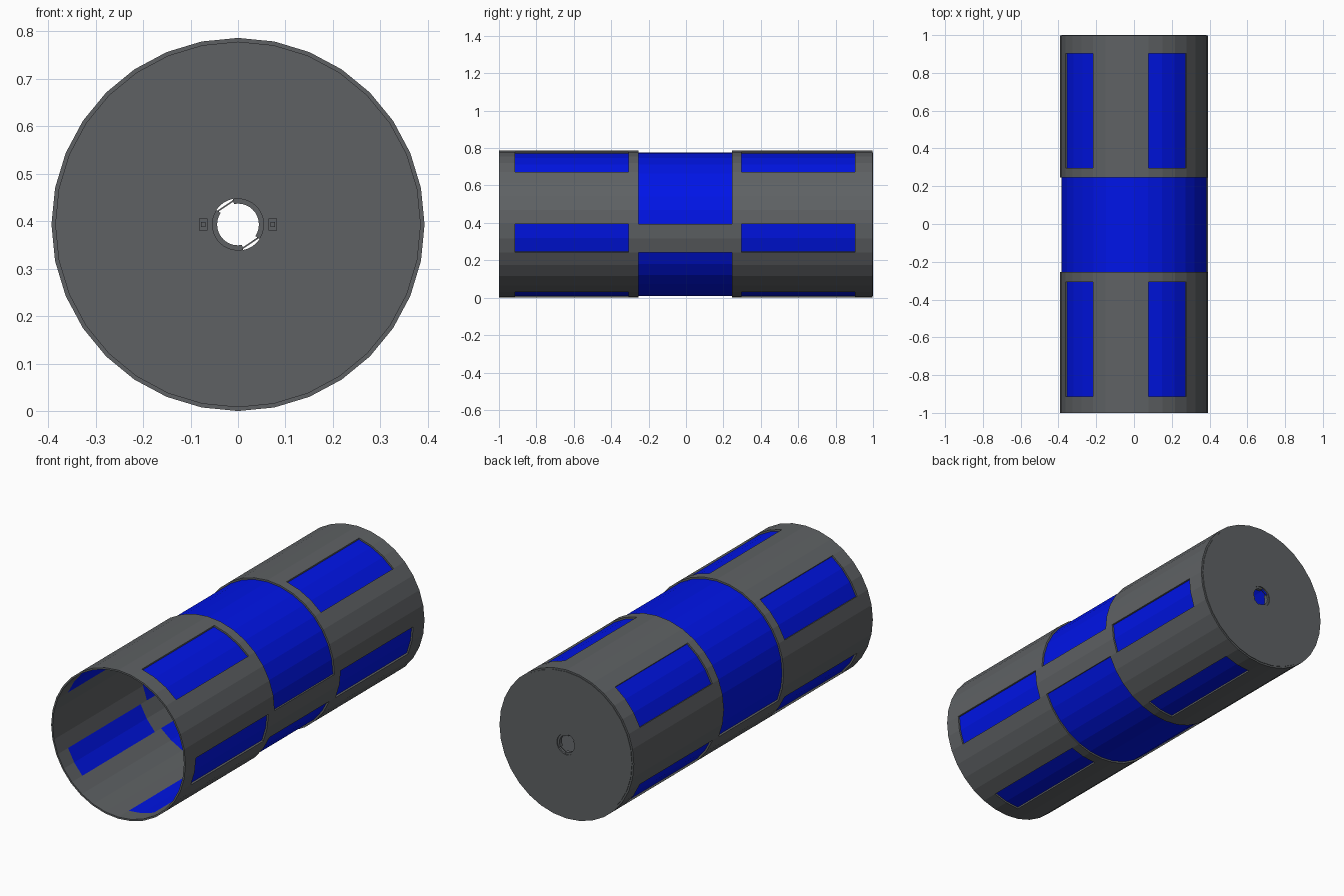
import bpy, bmesh, math
from mathutils import Vector, Matrix

if "Cube" in bpy.data.objects:
    bpy.data.objects.remove(bpy.data.objects["Cube"])

N = 32                      # sides of the tube
R_IN, R_OUT, ZC = 0.384, 0.393, 0.393
YS = [-1, -0.913, -0.307, -0.255, 0.245, 0.297, 0.903, 0.997]
WINDOWS = [(4, 7), (11, 14), (18, 20), (24, 26), (30, 32)]
STRIPS = [(18, 20), (30, 32)]


def material(name, rgb):
    m = bpy.data.materials.new(name)
    m.diffuse_color = (*rgb, 1)
    m.use_nodes = True
    m.node_tree.nodes["Principled BSDF"].inputs["Base Color"].default_value = m.diffuse_color
    return m


blue = material("blue", (0.0, 0.007, 0.8))
grey = material("dark_grey", (0.113, 0.121, 0.127))


def ring_point(r, i, y, n=N):
    a = 2 * math.pi * i / n
    return Vector((r * math.cos(a), y, ZC + r * math.sin(a)))


def finish(bm, name, mat=grey, recalc=True):
    if recalc:
        bmesh.ops.recalc_face_normals(bm, faces=bm.faces)
    me = bpy.data.meshes.new(name)
    bm.to_mesh(me)
    bm.free()
    ob = bpy.data.objects.new(name, me)
    me.materials.append(mat)
    bpy.context.collection.objects.link(ob)
    return ob


def inside(i, spans):
    return any(a <= i < b for a, b in spans)


def is_blue(i, j):
    if j in (1, 5):
        return inside(i, WINDOWS)
    return j == 3 and not inside(i, STRIPS)


def skin(want_blue):
    """Cells of the cylinder skin that belong to one colour."""
    bm = bmesh.new()
    grid = [[bm.verts.new(ring_point(R_IN, i, y)) for i in range(N)] for y in YS]
    for j in range(len(YS) - 1):
        for i in range(N):
            if is_blue(i, j) == want_blue:
                k = (i + 1) % N
                bm.faces.new((grid[j][i], grid[j + 1][i], grid[j + 1][k], grid[j][k]))
    bmesh.ops.delete(bm, geom=[v for v in bm.verts if not v.link_faces], context='VERTS')
    return bm


# blue panels and middle band, flush with the inner wall
finish(skin(True), "blue_panels", blue, recalc=False)

# raised grey shell with window openings
bm = skin(False)
res = bmesh.ops.extrude_face_region(bm, geom=bm.faces[:], use_keep_orig=True)
for v in res["geom"]:
    if isinstance(v, bmesh.types.BMVert):
        f = R_OUT / R_IN
        v.co.x *= f
        v.co.z = ZC + (v.co.z - ZC) * f
finish(bm, "tube_shell")


def arc_solid(name, r0, r1, y0, y1, start, count, n=N):
    """Ring, or part of a ring, with a rectangular section around the tube axis."""
    bm = bmesh.new()
    full = count == n
    rows = [[bm.verts.new(ring_point(r, start + i, y, n))
             for r, y in ((r0, y0), (r1, y0), (r1, y1), (r0, y1))]
            for i in range(count if full else count + 1)]
    for i in range(count):
        a, b = rows[i], rows[(i + 1) % len(rows)]
        for s in range(4):
            t = (s + 1) % 4
            bm.faces.new((a[s], a[t], b[t], b[s]))
    if not full:
        bm.faces.new(rows[0])
        bm.faces.new(rows[-1])
    return finish(bm, name)


# back wall with the central hole
arc_solid("back_wall", 0.055, R_IN, 0.99, 1.0, 0, N)

# two curved brackets inside the hole
for k, start in enumerate((-3, 13)):
    arc_solid(f"hole_bracket_{k}", 0.044, 0.055, 0.975, 0.995, start, 12)


def box(name, size, loc, rot=0):
    bm = bmesh.new()
    bmesh.ops.create_cube(bm, size=1, matrix=Matrix.Translation(loc)
                          @ Matrix.Rotation(rot, 4, 'Y') @ Matrix.Diagonal((*size, 1)))
    return finish(bm, name)


# latches beside the hole and thin struts across the bracket gaps
for s, side in ((-1, "left"), (1, "right")):
    box(f"latch_plate_{side}", (0.018, 0.008, 0.026), (s * 0.073, 0.986, ZC))
    box(f"latch_knob_{side}", (0.009, 0.008, 0.011), (s * 0.073, 0.979, ZC))
    a = math.radians(124 if s < 0 else -56)
    box(f"strut_{side}", (0.05, 0.003, 0.003),
        (0.047 * math.cos(a), 0.985, ZC + 0.047 * math.sin(a)), math.radians(-34))
